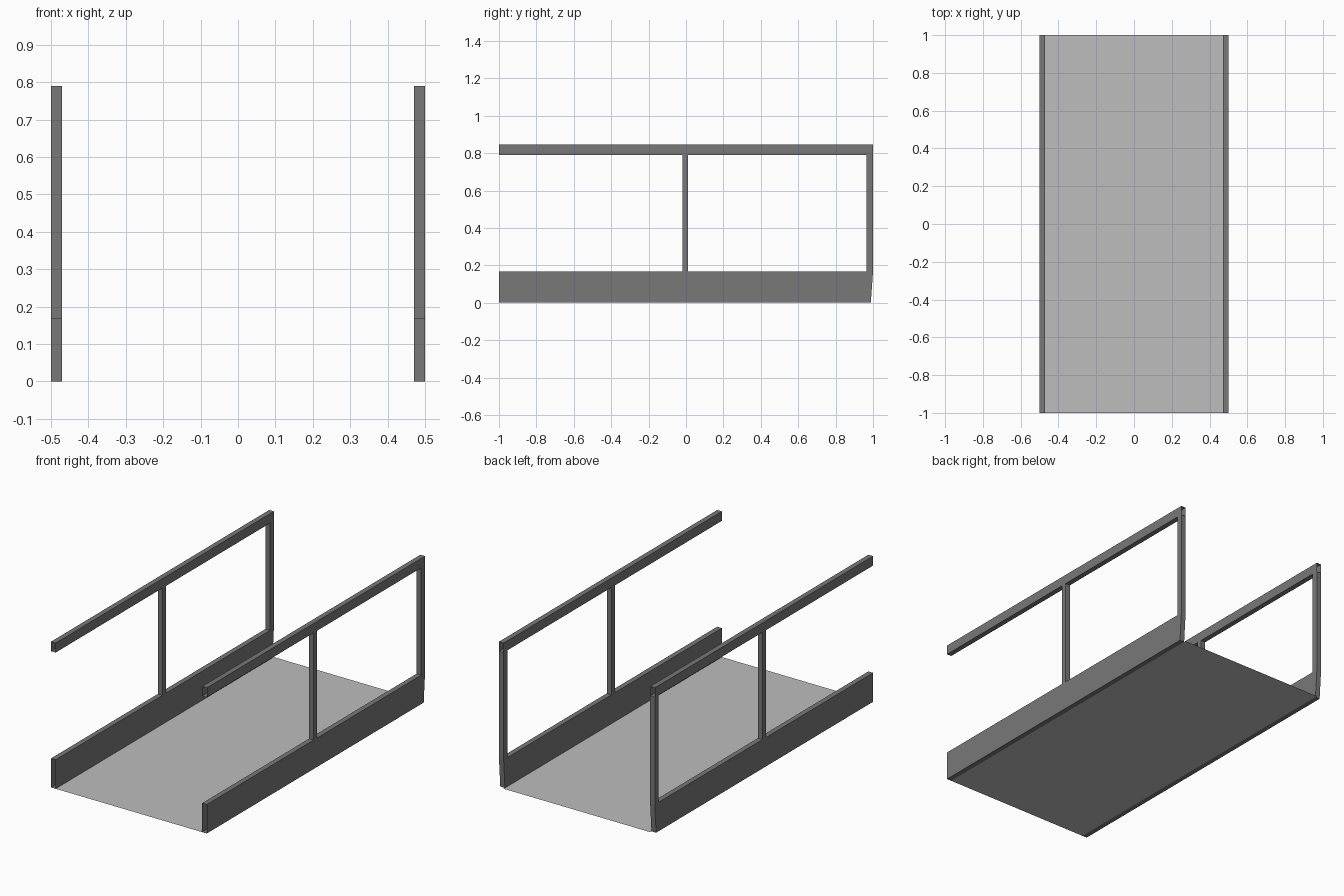
import bpy

if "Cube" in bpy.data.objects:
    bpy.data.objects.remove(bpy.data.objects["Cube"])


def material(name, v):
    m = bpy.data.materials.new(name)
    m.diffuse_color = (v, v, v, 1)
    m.use_nodes = True
    m.node_tree.nodes["Principled BSDF"].inputs["Base Color"].default_value = m.diffuse_color
    return m


dark = material("dark grey metal", 0.188)
light = material("light grey deck", 0.515)


def box(name, x, y, z, open_axis=None, taper=0.0):
    """Box between ranges; open_axis leaves off the two end faces on that axis."""
    verts = [(a, b, c) for a in x for b in y for c in z]
    if taper:  # pull the lower rear edge slightly forward
        verts = [(a, b - taper if b == y[1] and c == z[0] else b, c) for a, b, c in verts]
    sides = {"x": [(0, 1, 3, 2), (4, 6, 7, 5)],
             "y": [(0, 4, 5, 1), (2, 3, 7, 6)],
             "z": [(0, 2, 6, 4), (1, 5, 7, 3)]}
    faces = [f for k, fs in sides.items() if k != open_axis for f in fs]
    me = bpy.data.meshes.new(name)
    me.from_pydata(verts, [], faces)
    me.materials.append(dark)
    ob = bpy.data.objects.new(name, me)
    bpy.context.collection.objects.link(ob)
    return ob


# Thin walkway deck
me = bpy.data.meshes.new("deck")
me.from_pydata([(-.47, -1, 0), (.47, -1, 0), (.47, 1, 0), (-.47, 1, 0)], [], [(0, 1, 2, 3)])
me.materials.append(light)
bpy.context.collection.objects.link(bpy.data.objects.new("deck", me))

# Kick boards, open ended handrails and posts on both sides
for side, x in (("left", (-.5, -.47)), ("right", (.47, .5))):
    box(side + "_kick_board", x, (-1, .965), (0, .168), "y")
    box(side + "_handrail", x, (-1, 1), (.79, .845), "y")
    box(side + "_middle_post", x, (-.02, .012), (.168, .79), "z")
    box(side + "_end_post_upper", x, (.965, 1), (.168, .79), "z")
    box(side + "_end_post_foot", x, (.965, 1), (0, .168), taper=.012)
